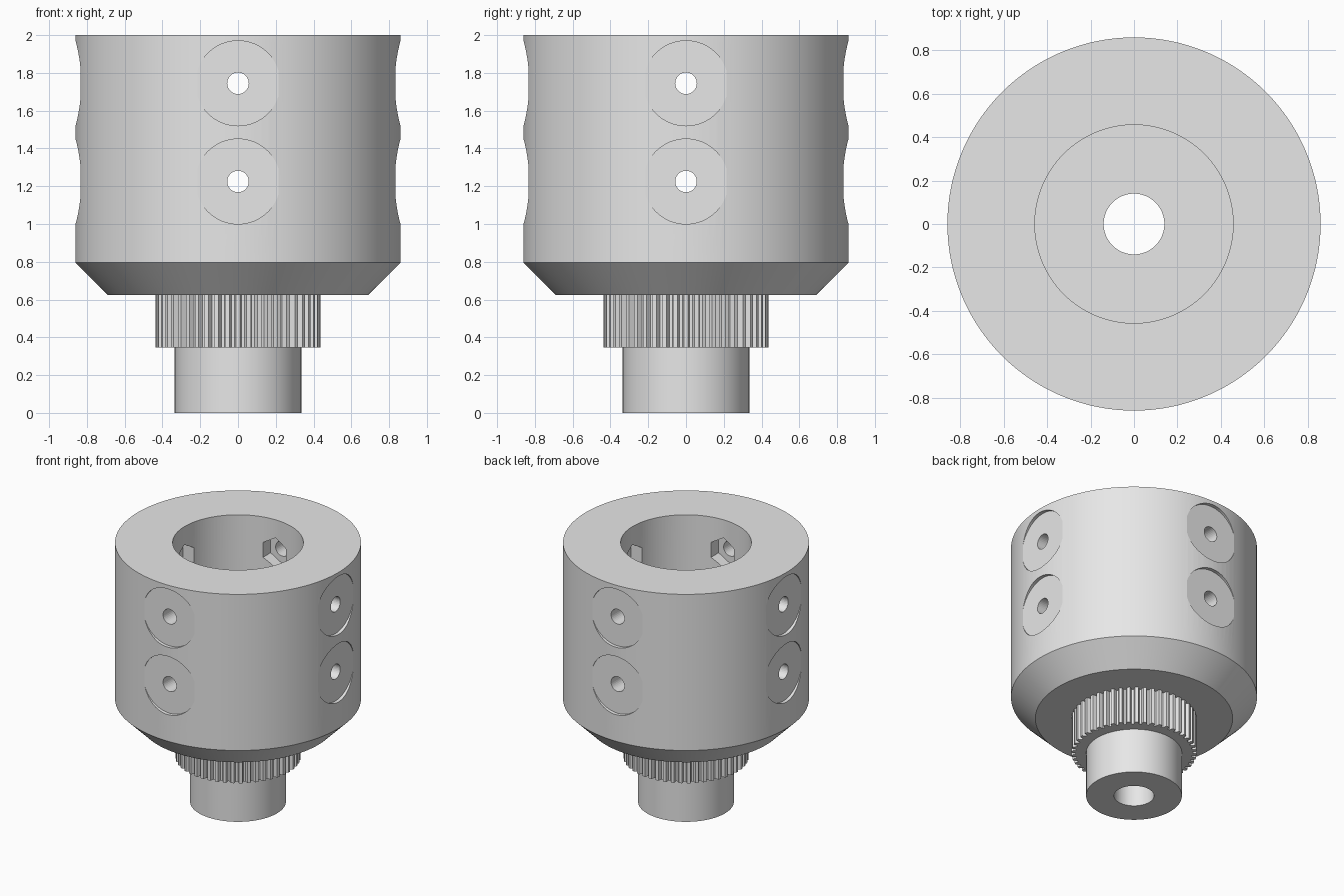
import bpy, bmesh
from math import sin, cos, pi, radians
from mathutils import Matrix, Vector

cube = bpy.data.objects.get("Cube")
if cube:
    bpy.data.objects.remove(cube)

grey = bpy.data.materials.new("plain_grey")
grey.use_nodes = True
grey.diffuse_color = (0.8, 0.8, 0.8, 1)
grey.node_tree.nodes["Principled BSDF"].inputs["Base Color"].default_value = (0.8, 0.8, 0.8, 1)


def finish(name, bm):
    bmesh.ops.recalc_face_normals(bm, faces=bm.faces)
    mesh = bpy.data.meshes.new(name)
    bm.to_mesh(mesh)
    bm.free()
    mesh.materials.append(grey)
    obj = bpy.data.objects.new(name, mesh)
    bpy.context.collection.objects.link(obj)
    return obj


def ring(radius, sides):
    return [(radius * cos(2 * pi * i / sides), radius * sin(2 * pi * i / sides))
            for i in range(sides)]


def prism(bm, outline, low, high, matrix=Matrix()):
    """Closed prism along the local z axis."""
    ends = [[bm.verts.new(matrix @ Vector((x, y, z))) for x, y in outline]
            for z in (low, high)]
    count = len(outline)
    for end in ends:
        bm.faces.new(end)
    for i in range(count):
        j = (i + 1) % count
        bm.faces.new((ends[0][i], ends[0][j], ends[1][j], ends[1][i]))


def upright(name, outline, low, high):
    bm = bmesh.new()
    prism(bm, outline, low, high)
    return finish(name, bm)


def radial_set(name, outline, inner, outer):
    """Eight horizontal prisms: two heights on each of four sides."""
    bm = bmesh.new()
    for side in range(4):
        for height in (1.225, 1.745):
            matrix = (Matrix.Rotation(side * pi / 2, 4, 'Z')
                      @ Matrix.Translation((0, 0, height))
                      @ Matrix.Rotation(pi / 2, 4, 'Y'))
            prism(bm, outline, inner, outer, matrix)
    return finish(name, bm)


def combine(target, tool, operation):
    mod = target.modifiers.new(tool.name, 'BOOLEAN')
    mod.operation = operation
    mod.solver = 'EXACT'
    mod.object = tool
    tool.hide_render = True
    bpy.context.view_layer.objects.active = target
    bpy.ops.object.modifier_apply(modifier=mod.name)
    bpy.data.objects.remove(tool)


# Turned body: spigot, chamfered shoulder and drum
profile = [(0, 0), (0.335, 0), (0.335, 0.625), (0.69, 0.625),
           (0.86, 0.795), (0.86, 2), (0, 2)]
bm = bmesh.new()
verts = [bm.verts.new((r, 0, z)) for r, z in profile]
edges = [bm.edges.new(pair) for pair in zip(verts, verts[1:])]
bmesh.ops.spin(bm, geom=verts + edges, cent=(0, 0, 0), axis=(0, 0, 1),
               angle=2 * pi, steps=128)
bmesh.ops.remove_doubles(bm, verts=bm.verts, dist=0.0001)
body = finish("coupling_body", bm)

# Splined collar under the drum
teeth = 48
outline = []
for tooth in range(teeth):
    for shift, radius in ((-0.36, 0.408), (-0.2, 0.438), (0.2, 0.438), (0.36, 0.408)):
        angle = 2 * pi * (tooth + shift) / teeth
        outline.append((radius * cos(angle), radius * sin(angle)))
combine(body, upright("splined_collar", outline, 0.345, 0.7), 'UNION')

# Socket, shaft hole, spot faces, nut pockets and bolt holes
for tool in (
    upright("socket_cutter", ring(0.457, 128), 0.965, 2.1),
    upright("shaft_hole_cutter", ring(0.14, 64), -0.1, 1.1),
    radial_set("spot_face_cutter", ring(0.225, 64), 0.833, 1),
    radial_set("nut_pocket_cutter", ring(0.115, 6), 0.35, 0.54),
    radial_set("bolt_hole_cutter", ring(0.057, 32), 0.3, 1),
):
    combine(body, tool, 'DIFFERENCE')

# Smooth round walls, crisp machined edges
bpy.ops.object.select_all(action='DESELECT')
body.select_set(True)
bpy.context.view_layer.objects.active = body
bpy.ops.object.shade_smooth_by_angle(angle=radians(10))
